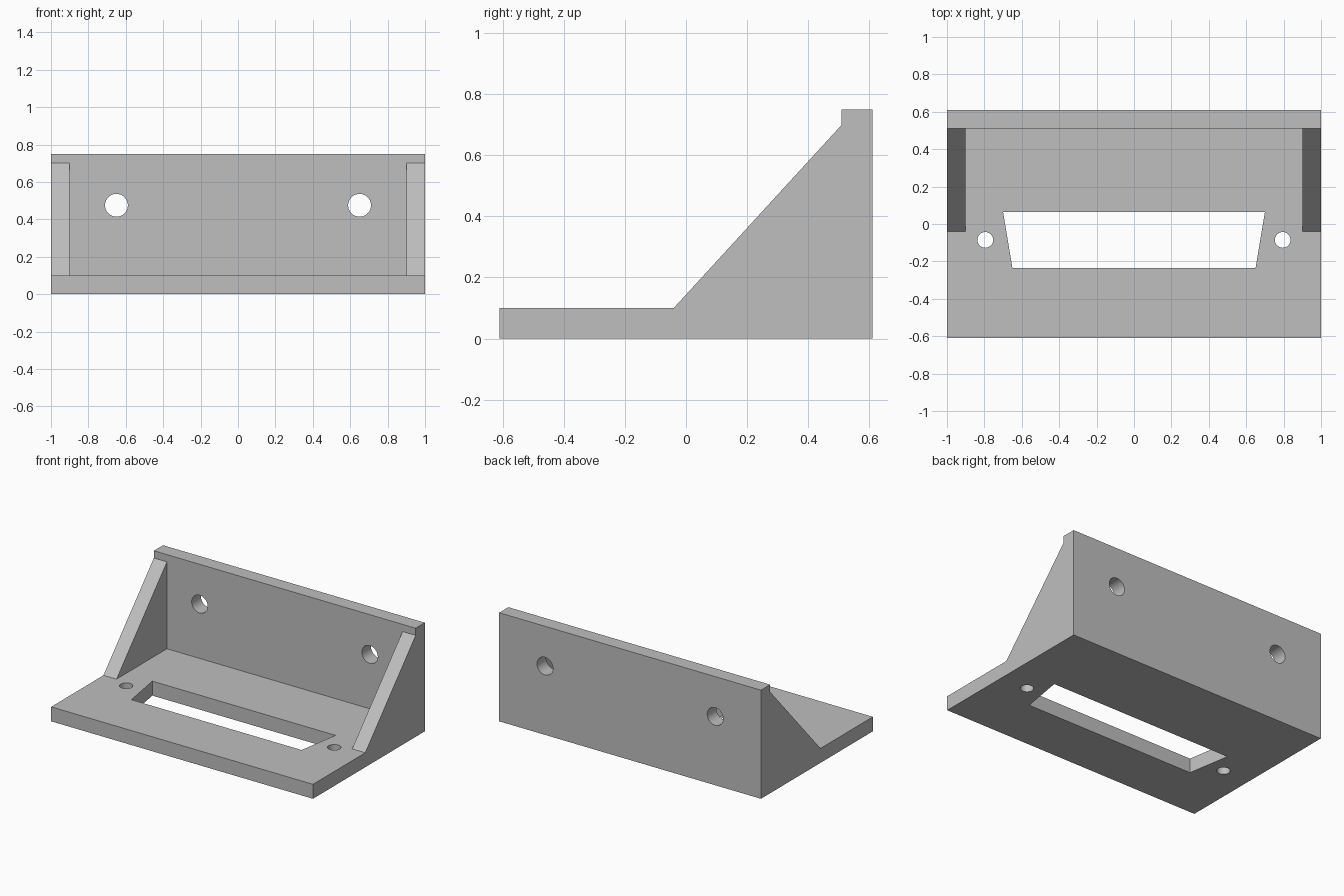
import bpy, bmesh, math
from mathutils import Matrix, Vector

if "Cube" in bpy.data.objects:
    bpy.data.objects.remove(bpy.data.objects["Cube"], do_unlink=True)

grey = bpy.data.materials.new("plain grey")
grey.use_nodes = True
colour = (0.52, 0.52, 0.52, 1)
grey.diffuse_color = colour
grey.node_tree.nodes["Principled BSDF"].inputs["Base Color"].default_value = colour


def add_object(name, bm):
    bmesh.ops.recalc_face_normals(bm, faces=bm.faces)
    mesh = bpy.data.meshes.new(name)
    bm.to_mesh(mesh)
    bm.free()
    mesh.materials.append(grey)
    obj = bpy.data.objects.new(name, mesh)
    bpy.context.collection.objects.link(obj)
    return obj


def prism(name, points, sweep):
    """Extrude a closed outline along a vector."""
    bm = bmesh.new()
    face = bm.faces.new([bm.verts.new(p) for p in points])
    moved = bmesh.ops.extrude_face_region(bm, geom=[face])["geom"]
    verts = [v for v in moved if isinstance(v, bmesh.types.BMVert)]
    bmesh.ops.translate(bm, verts=verts, vec=Vector(sweep))
    return add_object(name, bm)


def drill(name, centre, radius, rotation):
    bm = bmesh.new()
    bmesh.ops.create_cone(bm, cap_ends=True, segments=48, radius1=radius, radius2=radius,
                          depth=0.4, matrix=Matrix.Translation(centre) @ rotation)
    return add_object(name, bm)


# Bracket body from its side profile
depth, floor, wall_y, rib_y = 0.61, 0.10, 0.51, -0.04
profile = [(-depth, 0), (depth, 0), (depth, 0.75), (wall_y, 0.75),
           (wall_y, 0.70), (rib_y, floor), (-depth, floor)]
bracket = prism("mounting_bracket", [(-1, y, z) for y, z in profile], (2, 0, 0))

# Pocket that leaves a rib at each end
pocket = [(-0.8, floor), (wall_y, floor), (wall_y, 1), (-0.8, 1)]
cutters = [prism("pocket_cutter", [(-0.9, y, z) for y, z in pocket], (1.8, 0, 0))]

# Tapered slot through the floor
slot = [(-0.65, -0.235), (0.65, -0.235), (0.70, 0.065), (-0.70, 0.065)]
cutters.append(prism("slot_cutter", [(x, y, -0.1) for x, y in slot], (0, 0, 0.4)))

# Screw holes in the floor and the back wall
for side, s in (("left", 1), ("right", -1)):
    cutters.append(drill(side + "_floor_hole_cutter", (s * 0.795, -0.085, 0.05), 0.042,
                         Matrix.Identity(4)))
    cutters.append(drill(side + "_wall_hole_cutter", (s * 0.65, 0.56, 0.475), 0.061,
                         Matrix.Rotation(math.pi / 2, 4, "X")))

bpy.ops.object.select_all(action="DESELECT")
bpy.context.view_layer.objects.active = bracket
bracket.select_set(True)
for cutter in cutters:
    cut = bracket.modifiers.new(cutter.name, "BOOLEAN")
    cut.operation = "DIFFERENCE"
    cut.solver = "EXACT"
    cut.object = cutter
    bpy.ops.object.modifier_apply(modifier=cut.name)
for cutter in cutters:
    bpy.data.objects.remove(cutter, do_unlink=True)

bpy.ops.object.shade_smooth_by_angle(angle=math.radians(30))
